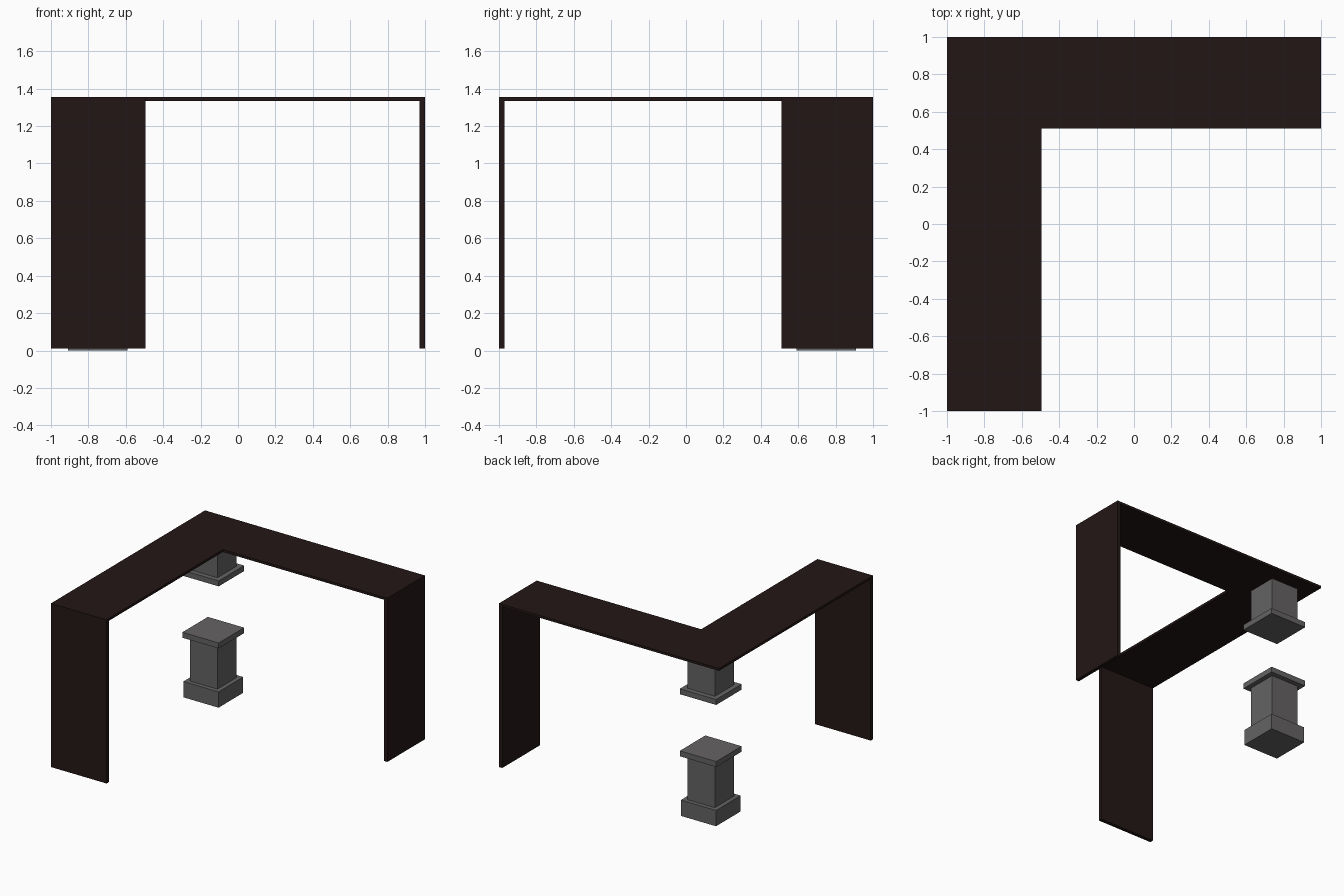
import bpy, bmesh

if "Cube" in bpy.data.objects:
    bpy.data.objects.remove(bpy.data.objects["Cube"])


def material(name, color):
    m = bpy.data.materials.new(name)
    m.diffuse_color = color
    m.use_nodes = True
    m.node_tree.nodes["Principled BSDF"].inputs["Base Color"].default_value = m.diffuse_color
    return m


WOOD = material("dark_wood", (0.017, 0.008, 0.008, 1))
STONE = material("grey_stone", (0.13, 0.125, 0.125, 1))


def prism(name, outline, z0, z1, mat):
    """Extrude an xy outline from z0 up to z1."""
    bm = bmesh.new()
    face = bm.faces.new([bm.verts.new((x, y, z0)) for x, y in outline])
    ext = bmesh.ops.extrude_face_region(bm, geom=[face])
    top = [v for v in ext["geom"] if isinstance(v, bmesh.types.BMVert)]
    bmesh.ops.translate(bm, verts=top, vec=(0, 0, z1 - z0))
    bmesh.ops.recalc_face_normals(bm, faces=bm.faces)
    mesh = bpy.data.meshes.new(name)
    bm.to_mesh(mesh)
    bm.free()
    mesh.materials.append(mat)
    ob = bpy.data.objects.new(name, mesh)
    bpy.context.collection.objects.link(ob)
    return ob


def box(name, x0, x1, y0, y1, z0, z1, mat):
    return prism(name, [(x0, y0), (x1, y0), (x1, y1), (x0, y1)], z0, z1, mat)


def block(name, width, z0, z1):
    """Square block on the corner pillar axis."""
    cx, cy, h = -0.75, 0.75, width / 2
    return box(name, cx - h, cx + h, cy - h, cy + h, z0, z1, STONE)


# L-shaped desk top
prism("desk_top", [(-1, -1), (-0.495, -1), (-0.495, 0.51), (1, 0.51), (1, 1), (-1, 1)],
      1.335, 1.355, WOOD)

# Panel legs at both ends of the L
box("front_leg", -1, -0.495, -1, -0.97, 0.01, 1.335, WOOD)
box("right_leg", 0.97, 1, 0.51, 1, 0.01, 1.335, WOOD)

# Corner pedestal on the floor
block("pedestal_base", 0.32, 0, 0.13)
block("pedestal_column", 0.25, 0.13, 0.49)
block("pedestal_cap", 0.33, 0.49, 0.535)

# Matching piece hanging under the desk corner
block("hanging_cap", 0.33, 1.0, 1.045)
block("hanging_column", 0.25, 1.045, 1.335)
